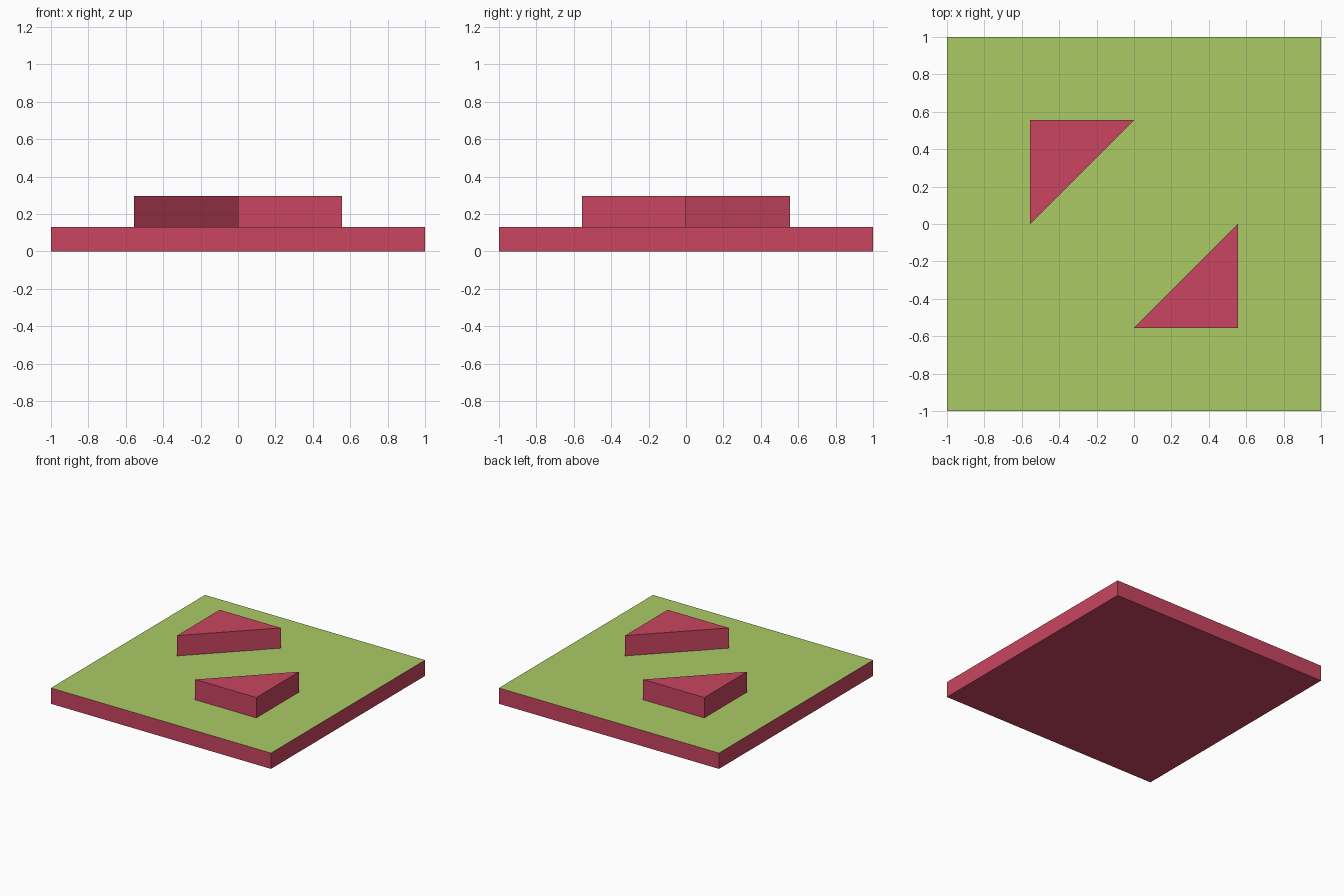
import bpy, bmesh

if "Cube" in bpy.data.objects:
    bpy.data.objects.remove(bpy.data.objects["Cube"])

BASE_TOP, BLOCK_TOP, REACH = 0.13, 0.297, 0.555


def material(name, rgb):
    m = bpy.data.materials.new(name)
    m.diffuse_color = (*rgb, 1.0)
    m.use_nodes = True
    m.node_tree.nodes["Principled BSDF"].inputs["Base Color"].default_value = m.diffuse_color
    return m


red = material("crimson", (0.584, 0.060, 0.119))
green = material("leaf green", (0.402, 0.591, 0.130))


def prism(name, outline, z0, z1, side_mat, top_mat):
    """Extrude a flat outline from z0 to z1; the upward face gets its own colour."""
    bm = bmesh.new()
    face = bm.faces.new([bm.verts.new((x, y, z0)) for x, y in outline])
    grown = bmesh.ops.extrude_face_region(bm, geom=[face], use_keep_orig=True)["geom"]
    bmesh.ops.translate(bm, vec=(0, 0, z1 - z0),
                        verts=[v for v in grown if isinstance(v, bmesh.types.BMVert)])
    bmesh.ops.recalc_face_normals(bm, faces=bm.faces)
    for f in bm.faces:
        f.material_index = 1 if f.normal.z > 0.9 else 0
    mesh = bpy.data.meshes.new(name)
    bm.to_mesh(mesh)
    bm.free()
    mesh.materials.append(side_mat)
    mesh.materials.append(top_mat)
    obj = bpy.data.objects.new(name, mesh)
    bpy.context.collection.objects.link(obj)
    return obj


# Square base plate with a green top
prism("base_plate", [(-1, -1), (1, -1), (1, 1), (-1, 1)], 0, BASE_TOP, red, green)

# Two right-triangle blocks, each the other turned half round
for name, s in (("front_triangle_block", 1), ("back_triangle_block", -1)):
    outline = [(0, -s * REACH), (s * REACH, -s * REACH), (s * REACH, 0)]
    prism(name, outline, BASE_TOP, BLOCK_TOP, red, red)
